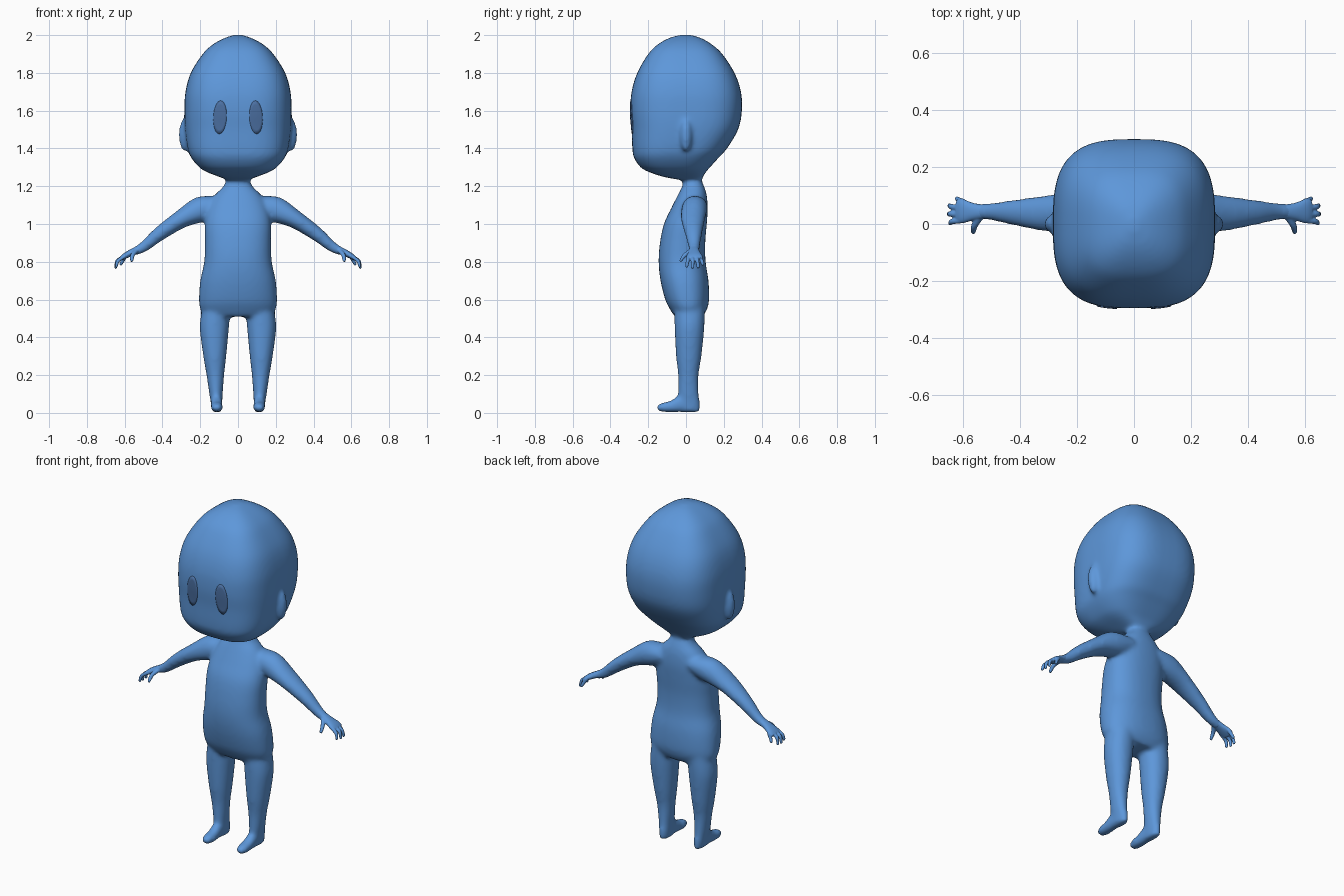
import bpy, bmesh, math
from mathutils import Vector, Matrix

if "Cube" in bpy.data.objects:
    bpy.data.objects.remove(bpy.data.objects["Cube"])

X, Y, Z = Vector((1, 0, 0)), Vector((0, 1, 0)), Vector((0, 0, 1))


def material(name, rgb):
    m = bpy.data.materials.new(name)
    m.diffuse_color = (*rgb, 1)
    m.use_nodes = True
    m.node_tree.nodes["Principled BSDF"].inputs["Base Color"].default_value = m.diffuse_color
    return m


def spline(rows, steps=5):
    """Catmull-Rom interpolation of section rows."""
    out = []
    for i in range(len(rows) - 1):
        p = [Vector(rows[min(max(i + k, 0), len(rows) - 1)]) for k in (-1, 0, 1, 2)]
        for j in range(steps):
            t = j / steps
            out.append(0.5 * (2 * p[1] + (p[2] - p[0]) * t
                              + (2 * p[0] - 5 * p[1] + 4 * p[2] - p[3]) * t * t
                              + (3 * p[1] - p[0] - 3 * p[2] + p[3]) * t ** 3))
    return out + [Vector(rows[-1])]


def loft(bm, rows, u, v, n=2.0, side=1, seg=40):
    """Closed superellipse tube; rows are (x, y, z, half_u, half_v)."""
    rings = []
    for r in spline(rows):
        ring = []
        for k in range(seg):
            a = 2 * math.pi * k / seg
            c, s = math.cos(a), math.sin(a)
            p = (Vector(r[:3])
                 + u * r[3] * math.copysign(abs(c) ** (2 / n), c)
                 + v * r[4] * math.copysign(abs(s) ** (2 / n), s))
            ring.append(bm.verts.new((p.x * side, p.y, p.z)))
        rings.append(ring)
    for a, b in zip(rings, rings[1:]):
        for k in range(seg):
            bm.faces.new((a[k], a[k - 1], b[k - 1], b[k]))
    bm.faces.new(rings[0])
    bm.faces.new(rings[-1])


def upright(rows):
    """(z, x_in, x_out, y_front, y_back) -> loft rows."""
    return [((a + b) / 2, (f + k) / 2, z, (b - a) / 2, (k - f) / 2)
            for z, a, b, f, k in rows]


def finish(bm, name, mat, voxel, iterations):
    """Fuse the overlapping volumes into one smooth skin."""
    bmesh.ops.recalc_face_normals(bm, faces=bm.faces)
    me = bpy.data.meshes.new(name)
    bm.to_mesh(me)
    bm.free()
    ob = bpy.data.objects.new(name, me)
    bpy.context.collection.objects.link(ob)
    me.materials.append(mat)
    r = ob.modifiers.new("fuse", 'REMESH')
    r.mode, r.voxel_size, r.use_smooth_shade = 'VOXEL', voxel, True
    s = ob.modifiers.new("soften", 'SMOOTH')
    s.factor, s.iterations = 0.5, iterations
    return ob


skin = material("skin", (0.11, 0.31, 0.70))
dark = material("eye", (0.07, 0.16, 0.36))

# Head: z, half width, front, back
head = [(1.235, .06, -.04, .08), (1.25, .10, -.12, .09), (1.275, .165, -.195, .105),
        (1.30, .205, -.24, .127), (1.35, .247, -.275, .172), (1.4, .267, -.284, .217),
        (1.5, .281, -.288, .276), (1.6, .284, -.295, .296), (1.7, .278, -.288, .291),
        (1.8, .25, -.258, .257), (1.9, .187, -.20, .192), (1.95, .134, -.15, .138),
        (1.985, .07, -.088, .078), (2.002, .015, -.025, .02)]
# Torso and neck
torso = [(.51, .17, -.06, .09), (.55, .20, -.086, .112), (.6, .207, -.11, .122),
         (.7, .20, -.135, .119), (.8, .179, -.145, .104), (.9, .175, -.138, .102),
         (1.0, .175, -.117, .11), (1.08, .16, -.08, .115), (1.15, .125, -.045, .11),
         (1.2, .077, -.02, .096), (1.24, .06, -.015, .078), (1.28, .057, -.01, .072)]
leg = [(.56, .04, .19, -.06, .10), (.45, .048, .202, -.06, .097), (.3, .062, .184, -.053, .082),
       (.2, .073, .167, -.042, .067), (.1, .081, .152, -.042, .068),
       (.05, .083, .144, -.042, .075), (.003, .086, .138, -.03, .072)]
foot = [(.113, .03, .045, .028, .04), (.113, -.04, .046, .031, .043),
        (.112, -.08, .034, .032, .031), (.112, -.12, .03, .031, .026),
        (.112, -.153, .027, .019, .015)]
arm = [(.08, .05, 1.105, .06, .05), (.18, .045, 1.082, .068, .072), (.3, .037, 1.026, .064, .049),
       (.42, .04, .945, .045, .038), (.5, .043, .879, .031, .029), (.56, .043, .848, .027, .020)]
arm_up = Vector((.55, 0, .835))

bm = bmesh.new()
loft(bm, upright([(z, -w, w, f, b) for z, w, f, b in head]), X, Y, 3.0, seg=64)
loft(bm, upright([(z, -w, w, f, b) for z, w, f, b in torso]), X, Y, 2.3)
for s in (1, -1):
    loft(bm, upright(leg), X, Y, 2.1, s)
    loft(bm, foot, X, Z, 2.2, s)
    loft(bm, arm, Y, arm_up, 2.0, s)
    # Ear
    bmesh.ops.create_uvsphere(bm, u_segments=24, v_segments=16, radius=1,
                              matrix=Matrix.Translation((.28 * s, 0, 1.472))
                              @ Matrix.Diagonal((.034, .033, .09, 1)))
body = finish(bm, "body", skin, 0.01, 14)

# Hands: palm, four curled fingers and a thumb on each side
palm = [(.515, .043, .870, .024, .022), (.56, .043, .851, .030, .018),
        (.60, .045, .830, .042, .015), (.62, .046, .817, .040, .011)]
tips = [(.646, .004, .770), (.650, .035, .764), (.648, .064, .766), (.622, .088, .780)]
for s, label in ((1, "left"), (-1, "right")):
    bm = bmesh.new()
    loft(bm, palm, Y, arm_up, 2.2, s)
    for i, (x, y, z) in enumerate(tips):
        y0 = .014 + .021 * i
        loft(bm, [(.595, y0, .832, .011, .011), (x - .012, (y + y0) / 2, .806, .010, .010),
                  (x - .002, y, z + .008, .009, .008), (x, y, z, .005, .005)],
             Y, Vector((.8, 0, .6)), 2, s, 16)
    loft(bm, [(.54, .025, .857, .016, .013), (.558, -.006, .835, .012, .011),
              (.562, -.027, .808, .009, .008), (.562, -.032, .801, .005, .005)],
         X, Vector((0, -.7, .7)), 2, s, 16)
    finish(bm, label + "_hand", skin, 0.0035, 5)

# Eyes: oval discs wrapped onto the face
for s, label in ((1, "left"), (-1, "right")):
    bm = bmesh.new()
    tilt = Matrix.Rotation(math.radians(-3 * s), 3, 'Y')
    rings = []
    for r in (.02, .25, .5, .75, 1):
        rings.append([bm.verts.new(tilt @ Vector((.035 * r * math.cos(a), 0, .088 * r * math.sin(a))))
                      for a in [2 * math.pi * k / 32 for k in range(32)]])
    bm.faces.new(rings[0])
    for a, b in zip(rings, rings[1:]):
        for k in range(32):
            bm.faces.new((a[k - 1], b[k - 1], b[k], a[k]))
    bmesh.ops.recalc_face_normals(bm, faces=bm.faces)
    if bm.faces[:][0].normal.y > 0:
        bmesh.ops.reverse_faces(bm, faces=bm.faces)
    me = bpy.data.meshes.new(label + "_eye")
    bm.to_mesh(me)
    bm.free()
    me.materials.append(dark)
    me.shade_smooth()
    eye = bpy.data.objects.new(label + "_eye", me)
    eye.location = (.095 * s, -.45, 1.565)
    bpy.context.collection.objects.link(eye)
    w = eye.modifiers.new("wrap", 'SHRINKWRAP')
    w.target, w.wrap_method, w.wrap_mode = body, 'PROJECT', 'ABOVE_SURFACE'
    w.use_project_y, w.use_positive_direction, w.offset = True, True, 0.004
    t = eye.modifiers.new("thickness", 'SOLIDIFY')
    t.thickness, t.offset = 0.01, -1
